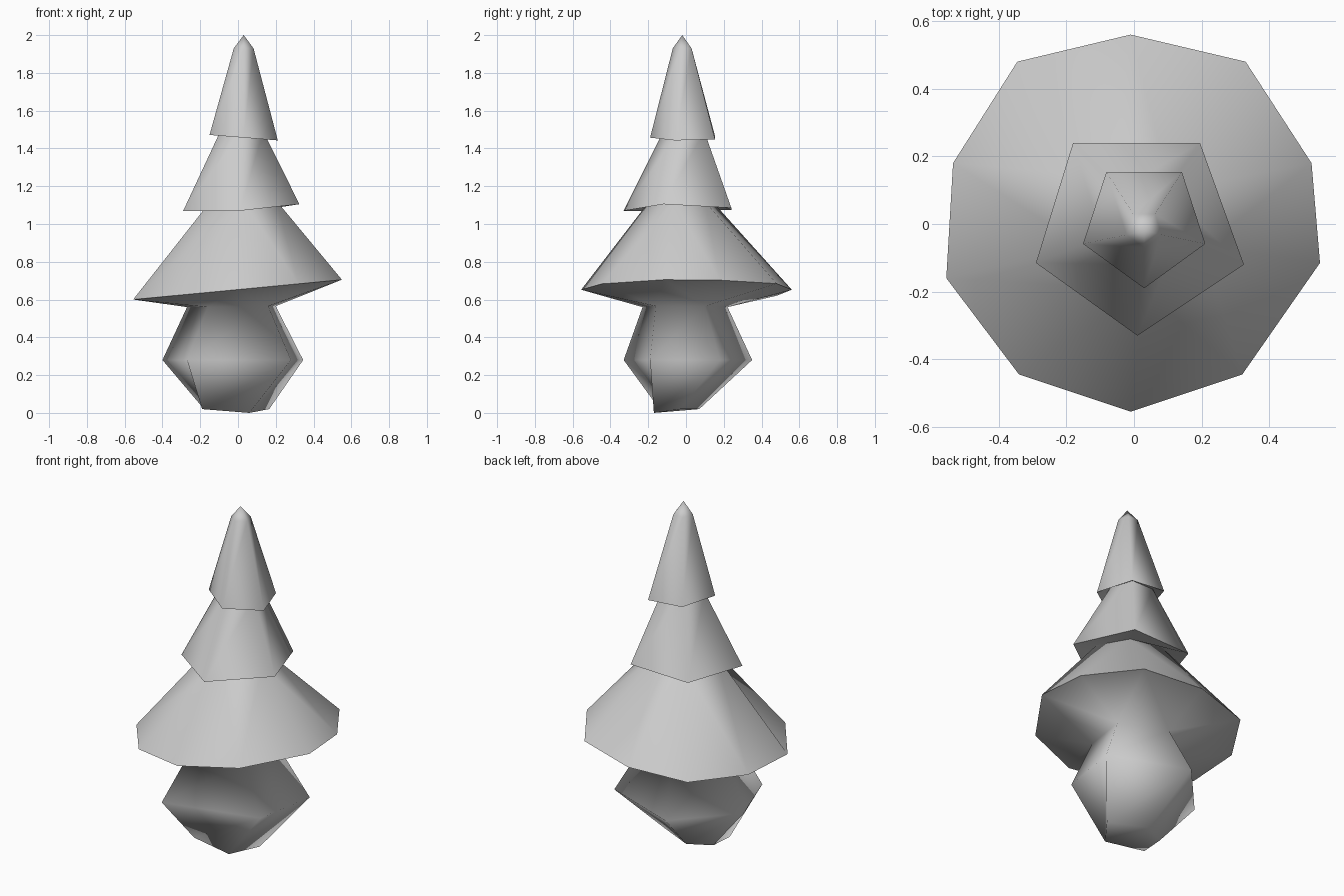
import bpy
from math import sin, cos, pi, radians

cube = bpy.data.objects.get("Cube")
if cube:
    bpy.data.objects.remove(cube)

grey = bpy.data.materials.new("plain_grey")
grey.use_nodes = True
grey.diffuse_color = (0.6, 0.6, 0.6, 1)
grey.node_tree.nodes["Principled BSDF"].inputs["Base Color"].default_value = (0.6, 0.6, 0.6, 1)


def ring(cx, cy, z, radius, tilt=0.0):
    """Pentagon with one corner at the front, tilted along x."""
    pts = []
    for i in range(5):
        a = -pi / 2 + 2 * pi * i / 5
        x = radius * cos(a)
        pts.append((cx + x, cy + radius * sin(a), z + tilt * x))
    return pts


def bridge(lower, upper, folded=()):
    """Faces between two index loops; the loops match or differ by a factor of two."""
    faces = []
    n, m = len(lower), len(upper)
    if n == m:
        for i in range(n):
            j = (i + 1) % n
            faces.append((lower[i], lower[j], upper[j], upper[i]))
    elif n == 2 * m:
        for k in range(m):
            a, b, c = lower[2 * k], lower[2 * k + 1], lower[(2 * k + 2) % n]
            u, v = upper[k], upper[(k + 1) % m]
            if k in folded:  # panel creased inward
                faces += [(a, b, v), (a, v, u), (b, c, v)]
            else:
                faces += [(a, b, u), (b, v, u), (b, c, v)]
    else:
        faces = [f[::-1] for f in bridge(upper, lower)]
    return faces


def loft(name, rings, apex=None, floor=False, folded=(), crease=85):
    """Skin a stack of rings, bottom first, with an optional point and floor."""
    verts, loops, faces = [], [], []
    for r in rings:
        loops.append(list(range(len(verts), len(verts) + len(r))))
        verts += r
    for low, high in zip(loops, loops[1:]):
        faces += bridge(low, high, folded)
    if floor:
        faces.append(tuple(reversed(loops[0])))
    if apex:
        top = loops[-1]
        faces += [(top[i], top[(i + 1) % len(top)], len(verts)) for i in range(len(top))]
        verts.append(apex)
    mesh = bpy.data.meshes.new(name)
    mesh.from_pydata(verts, [], faces)
    mesh.materials.append(grey)
    obj = bpy.data.objects.new(name, mesh)
    bpy.context.collection.objects.link(obj)
    bpy.ops.object.select_all(action="DESELECT")
    obj.select_set(True)
    bpy.context.view_layer.objects.active = obj
    bpy.ops.object.shade_smooth_by_angle(angle=radians(crease))


# Necks where each tier disappears into the one above
brim_neck = ring(0.03, -0.01, 1.12, 0.185)
brim_neck[2] = (0.11, 0.1, 1.12)
middle_neck = ring(0.02, 0.0, 1.49, 0.12)

# Rim of the wide brim, rising toward its left
rim_outline = [(-0.01, -0.555), (0.32, -0.445), (0.55, -0.115), (0.525, 0.18), (0.33, 0.48),
               (-0.01, 0.56), (-0.345, 0.48), (-0.535, 0.18), (-0.555, -0.16), (-0.34, -0.445)]
brim_rim = [(x, y, 0.653 + 0.095 * x) for x, y in rim_outline]

# Pointed top tier, with its hollow underside
loft("top_tier", [middle_neck, ring(0.03, 0, 1.457, 0.19, tilt=-0.08),
                  ring(0.03, -0.015, 1.93, 0.055)], apex=(0.03, -0.02, 2.0))

# Middle tier, lopsided rim higher on its left
middle_rim = [(0.01, -0.33, 1.07), (0.325, -0.12, 1.105), (0.195, 0.24, 1.085),
              (-0.18, 0.24, 1.075), (-0.29, -0.115, 1.07)]
loft("middle_tier", [brim_neck, middle_rim, middle_neck])

# Wide bottom tier, creased at the front right
loft("wide_brim", [brim_rim, brim_neck], folded=(4,))

# Faceted bulb, flaring into the underside of the brim
bulb_floor = [(-0.19, -0.14, 0.02), (0.06, -0.17, 0), (0.165, -0.03, 0.02),
              (-0.05, 0.07, 0.02), (-0.18, 0, 0.02)]
bulb_middle = [(-0.27, -0.33, 0.28), (0.28, -0.19, 0.28), (0.345, 0.18, 0.28),
               (-0.11, 0.35, 0.28), (-0.4, 0.03, 0.28)]
bulb_neck = [(-0.16, -0.23, 0.56), (0.16, -0.16, 0.565), (0.2, 0.1, 0.565),
             (-0.06, 0.22, 0.56), (-0.27, 0.0, 0.56)]
loft("bulb_base", [bulb_floor, bulb_middle, bulb_neck, brim_rim[-1:] + brim_rim[:-1]],
     floor=True, crease=180)
